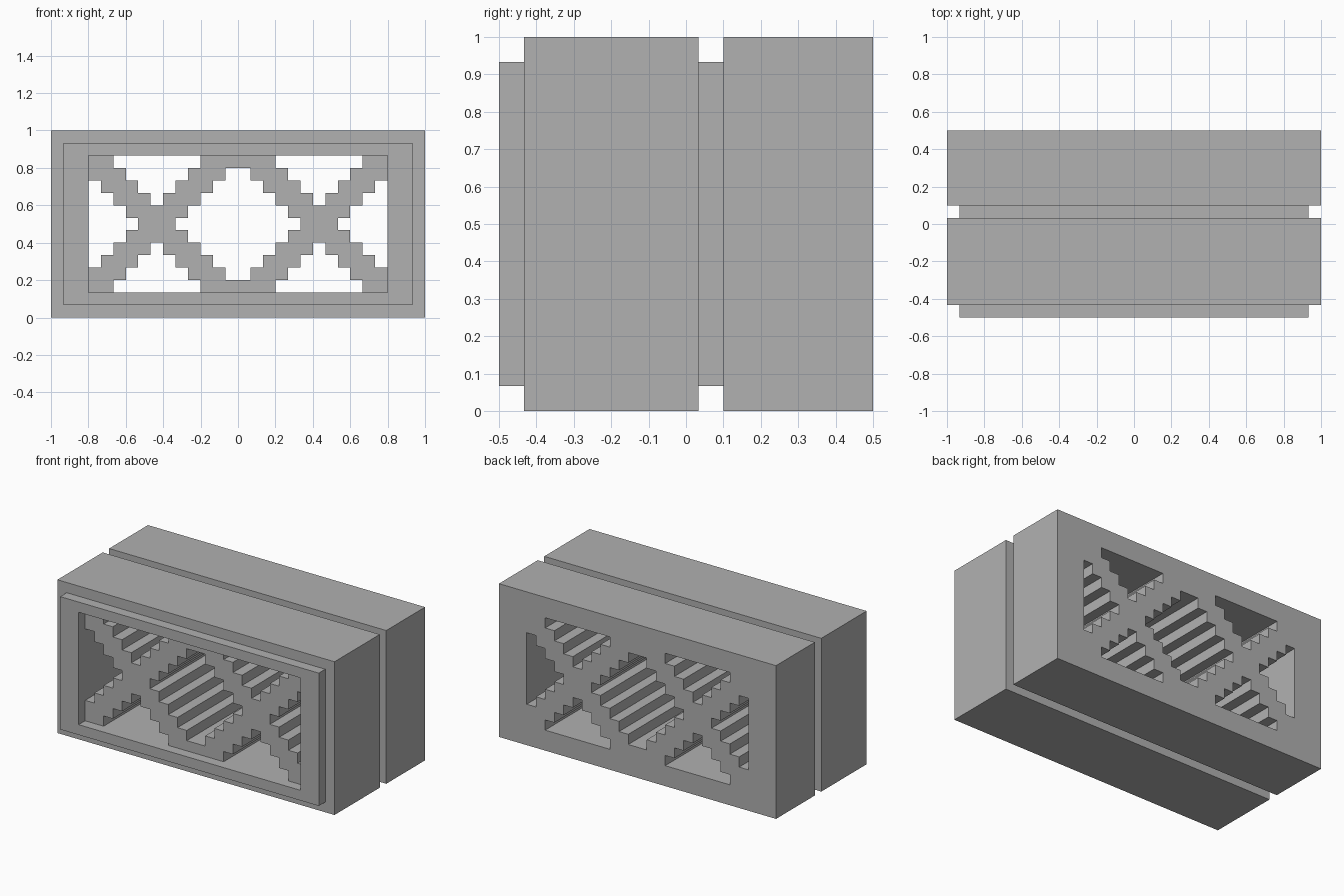
import bpy
import bmesh

U = 1 / 15  # one step of the stair pattern

if "Cube" in bpy.data.objects:
    bpy.data.objects.remove(bpy.data.objects["Cube"], do_unlink=True)

stone = bpy.data.materials.new("stone grey")
stone.use_nodes = True
colour = (0.44, 0.44, 0.44, 1)
stone.diffuse_color = colour
stone.node_tree.nodes["Principled BSDF"].inputs["Base Color"].default_value = colour


def loft(name, sections):
    """Skin matching (y, outline) sections and cap both ends."""
    bm = bmesh.new()
    rings = [[bm.verts.new((x * U, y * U, z * U)) for x, z in outline]
             for y, outline in sections]
    for a, b in zip(rings, rings[1:]):
        for i in range(len(a)):
            j = (i + 1) % len(a)
            bm.faces.new((a[i], a[j], b[j], b[i]))
    bm.faces.new(rings[0])
    bm.faces.new(rings[-1])
    bmesh.ops.recalc_face_normals(bm, faces=bm.faces)
    mesh = bpy.data.meshes.new(name)
    bm.to_mesh(mesh)
    bm.free()
    mesh.materials.append(stone)
    obj = bpy.data.objects.new(name, mesh)
    bpy.context.collection.objects.link(obj)
    return obj


def rectangle(inset_x, inset_z):
    x = 15 - inset_x
    return [(-x, inset_z), (x, inset_z), (x, 15 - inset_z), (-x, 15 - inset_z)]


def stepped(bottom, rows):
    """Outline of stacked one-step rows, each given as (left, right)."""
    right, left = [], []
    for i, (lo, hi) in enumerate(rows):
        z = bottom + i
        right += [(hi, z), (hi, z + 1)]
        left += [(lo, z), (lo, z + 1)]
    return right + left[::-1]


def cut(body, cutter):
    mod = body.modifiers.new(cutter.name, "BOOLEAN")
    mod.operation, mod.solver, mod.object = "DIFFERENCE", "EXACT", cutter
    bpy.context.view_layer.objects.active = body
    bpy.ops.object.modifier_apply(modifier=mod.name)
    bpy.data.objects.remove(cutter, do_unlink=True)


# Block with a front lip and a groove around the middle
steps = [(-7.5, 1), (-6.5, 1), (-6.5, 0), (0.5, 0),
         (0.5, 1), (1.5, 1), (1.5, 0), (7.5, 0)]
block = loft("vent_block", [(y, rectangle(i, i)) for y, i in steps])

# Stair-sided openings that leave the crossed lattice
centre = [(-w, w) for w in (1, 2, 3, 4, 5, 4, 3, 2, 1)]
side = [(-12, w - 12) for w in (1, 2, 3, 4, 3, 2, 1)]
lower = [(-10 + i, -3 - i) for i in range(4)]
openings = [(3, centre)]
for bottom, rows in ((4, side), (2, lower), (9, lower[::-1])):
    openings.append((bottom, rows))
    openings.append((bottom, [(-hi, -lo) for lo, hi in rows]))
for bottom, rows in openings:
    outline = stepped(bottom, rows)
    cut(block, loft("opening_cutter", [(-9, outline), (9, outline)]))

# Shallow recess in front of the lattice
recess = rectangle(3, 2)
cut(block, loft("recess_cutter", [(-9, recess), (-6.5, recess)]))
